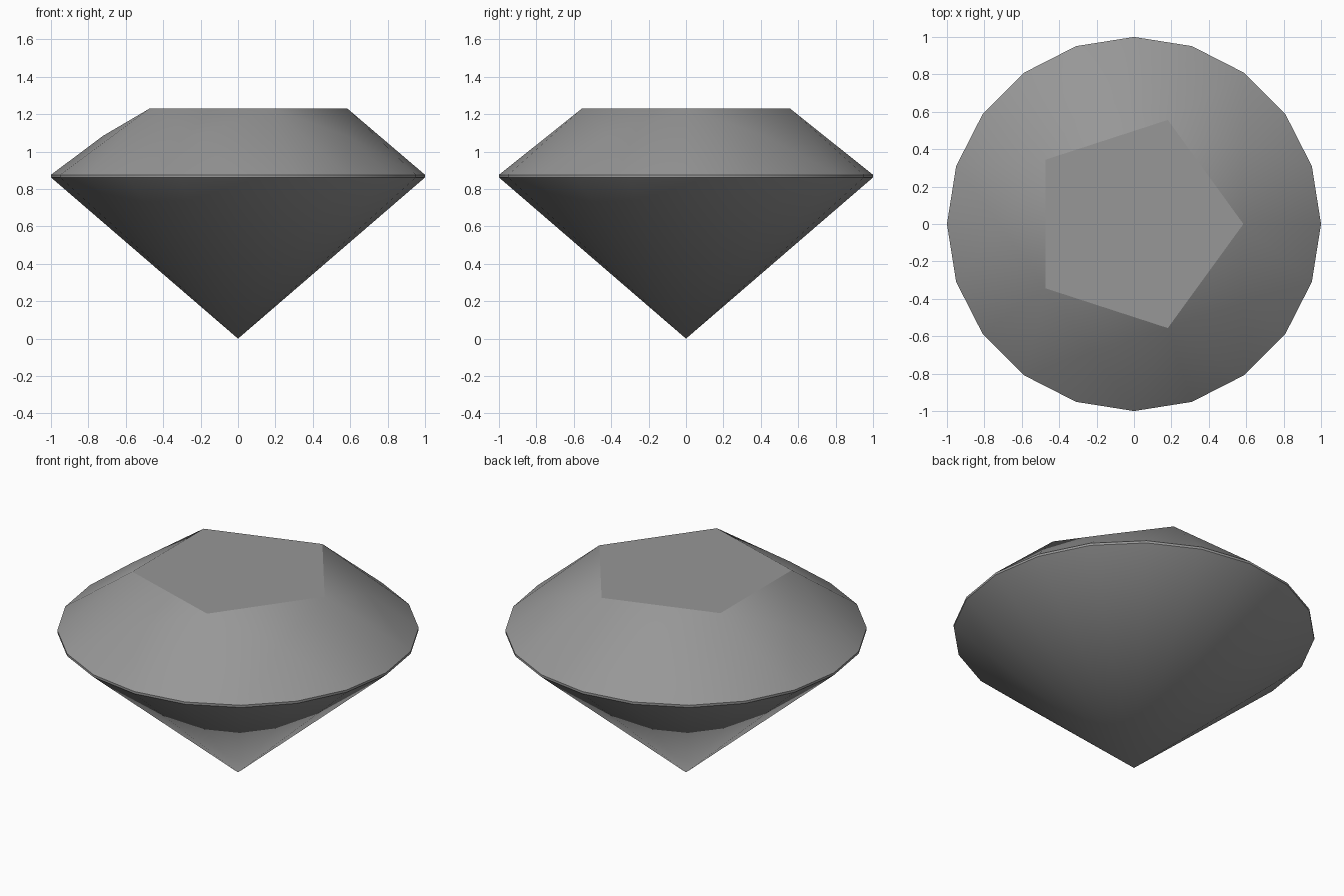
import bpy
import bmesh
from math import cos, sin, radians

cube = bpy.data.objects.get("Cube")
if cube:
    bpy.data.objects.remove(cube, do_unlink=True)

SIDES, CORNERS = 20, 5
GIRDLE_LOW, GIRDLE_HIGH, TABLE_Z = 0.862, 0.876, 1.23

grey = bpy.data.materials.new("stone grey")
grey.use_nodes = True
colour = (0.31, 0.31, 0.31, 1)
grey.diffuse_color = colour
grey.node_tree.nodes["Principled BSDF"].inputs["Base Color"].default_value = colour

bm = bmesh.new()


def ring(count, radius, z, turn=0):
    """Evenly spaced vertices around the z axis."""
    angles = [radians(turn + 360 * i / count) for i in range(count)]
    return [bm.verts.new((radius * cos(a), radius * sin(a), z)) for a in angles]


culet = bm.verts.new((0, 0, 0))
low = ring(SIDES, 1, GIRDLE_LOW)
high = ring(SIDES, 1, GIRDLE_HIGH)
star = ring(CORNERS, 0.722, 1.084, turn=36)
table = ring(CORNERS, 0.585, TABLE_Z)

# Pavilion cone and thin girdle band
for i in range(SIDES):
    j = (i + 1) % SIDES
    bm.faces.new((culet, low[j], low[i]))
    bm.faces.new((low[i], low[j], high[j], high[i]))

# Crown: a star facet on each table edge, then mirrored facets down to the girdle
bm.faces.new(table)
for k in range(CORNERS):
    here, after, tip = table[k], table[(k + 1) % CORNERS], star[k]
    g = [high[(4 * k + n) % SIDES] for n in range(5)]
    bm.faces.new((here, tip, after))
    for corner, outer, inner in ((here, g[0], g[1]), (after, g[4], g[3])):
        bm.faces.new((corner, outer, inner))
        bm.faces.new((corner, inner, tip))
        bm.faces.new((tip, inner, g[2]))

bmesh.ops.recalc_face_normals(bm, faces=bm.faces)
mesh = bpy.data.meshes.new("cut_gem")
bm.to_mesh(mesh)
bm.free()
mesh.materials.append(grey)

gem = bpy.data.objects.new("cut_gem", mesh)
bpy.context.collection.objects.link(gem)
bpy.ops.object.select_all(action="DESELECT")
gem.select_set(True)
bpy.context.view_layer.objects.active = gem
bpy.ops.object.shade_smooth_by_angle(angle=radians(30))
